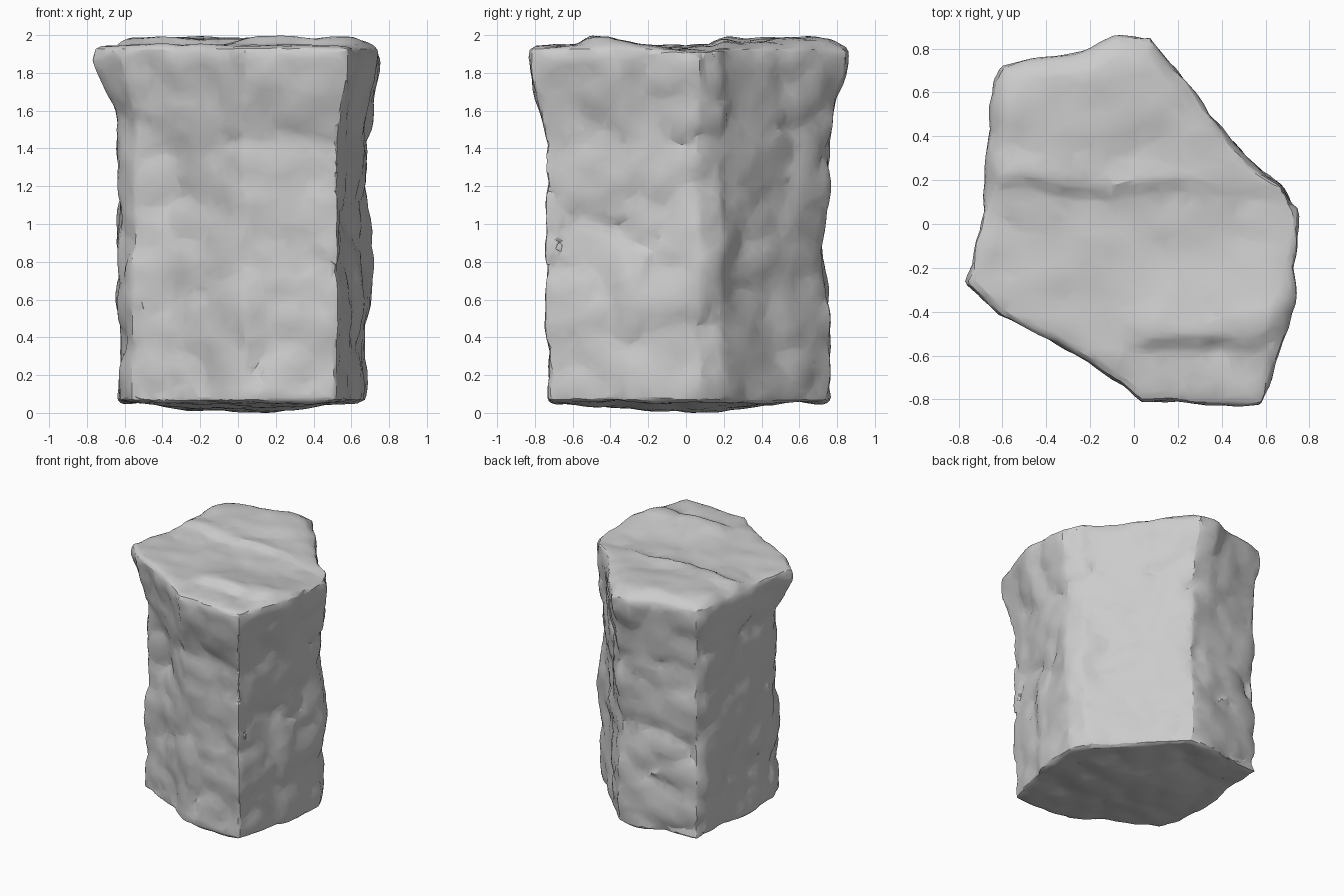
import bpy, bmesh, math
from mathutils import Vector, noise

cube = bpy.data.objects.get("Cube")
if cube:
    bpy.data.objects.remove(cube, do_unlink=True)

STEP = 0.025
LOW, HIGH = 0.07, 1.93
# Rim outline, counter-clockwise: x, y, and how far the shaft draws in below
RIM = [(-.77, -.27, .82), (-.62, -.42, .9), (-.2, -.62, .92), (.04, -.81, .88),
       (.6, -.85, .87), (.67, -.6, .87), (.74, -.37, .87), (.76, .07, .89),
       (.68, .2, .91), (.53, .31, .94), (.18, .75, .89), (.08, .86, .88),
       (-.08, .86, .88), (-.2, .8, .92), (-.61, .74, .94), (-.65, .65, .94),
       (-.68, .2, .92)]


def bell(value, centre, width):
    return math.exp(-((value - centre) / width) ** 2)


def ramp(value, start, end):
    t = min(1, max(0, (value - start) / (end - start)))
    return t * t * (3 - 2 * t)


def resample(points):
    """Evenly divide each side of the outline, keeping its corners."""
    result = []
    for a, b in zip(points, points[1:] + points[:1]):
        a, b = Vector(a), Vector(b)
        count = max(1, round((b.xy - a.xy).length / STEP))
        result += [a.lerp(b, i / count) for i in range(count)]
    return result


def side_point(p, z):
    """Straight shaft with a flaring head and a swelling on one corner."""
    start = 1.45 + .12 * ramp(-p.x, .3, .6)
    flare = min(1, max(0, (z - start) / (1.87 - start)))
    if flare > 0:
        flare = .08 + .92 * flare
    scale = p.z + (1 - p.z) * flare
    scale += .07 * bell(z, .7, .28) * bell(p.x, .72, .2) * bell(p.y, .15, .2)
    scale -= .05 * bell(z, 1.2, .35) * bell(p.x, -.35, .2) * ramp(-p.y, .2, .4)
    scale -= .012 * ramp(z, 1.89, HIGH)
    return Vector((p.x * scale, p.y * scale, z))


def top_height(x, y, s):
    """Broken ledges across the upper face."""
    wave = .08 * noise.noise(Vector((x * 3, 5, 1)))
    ledge = .035 * ramp(y + wave, .13, .2) * (1 - .7 * ramp(x, .2, .45))
    slab = .04 * ramp(y + wave - .1 * x, -.6, -.54) * ramp(-y, .2, .45) * ramp(x, -.1, .15)
    return 1.945 + (ledge + slab) * ramp(1 - s, 0, .12)


def chisel(p, size, strength):
    """Height of tilted chips meeting along sharp ridges."""
    q = Vector((p.x * .85, p.y * 1.1, p.z * 1.05)) / size
    heights = []
    for seed in noise.voronoi(q)[1]:
        tilt = noise.cell_vector(seed * 37) * 2 - Vector((1, 1, 1))
        offset = q - seed
        heights.append(.7 * tilt.dot(offset) - offset.length_squared)
    return max(heights) * strength * size


# Rock shell: bottom rings, side rows, top rings
outline = resample(RIM)
rings = []
discs = [i / 26 for i in range(1, 26)]
base = [side_point(p, LOW) for p in outline]
crown = [side_point(p, HIGH) for p in outline]
for s in discs:
    rings.append([Vector((b.x * s, b.y * s, .01 + .045 * ramp(s, .25, .85))) for b in base])
rows = round((HIGH - LOW) / STEP)
for i in range(rows + 1):
    z = LOW + (HIGH - LOW) * i / rows
    rings.append([side_point(p, z) for p in outline])
for s in reversed(discs):
    rings.append([Vector((c.x * s, c.y * s, top_height(c.x * s, c.y * s, s))) for c in crown])

bm = bmesh.new()
grid = [[bm.verts.new(p) for p in ring] for ring in rings]
n = len(outline)
for lower, upper in zip(grid, grid[1:]):
    for i in range(n):
        j = (i + 1) % n
        bm.faces.new((lower[i], lower[j], upper[j], upper[i]))
for ring, z in ((grid[0], .01), (grid[-1], top_height(0, 0, 0))):
    tip = bm.verts.new((0, 0, z))
    for i in range(n):
        bm.faces.new((ring[i], ring[(i + 1) % n], tip))
bmesh.ops.recalc_face_normals(bm, faces=bm.faces)
bm.normal_update()

# Chipped surface: large facets, small facets, slightly wandering edges
depths = [chisel(v.co, .42, .11) + chisel(v.co + Vector((3, 1, 2)), .17, .19) for v in bm.verts]
level = sum(depths) / len(depths) + .004
moves = []
for v, depth in zip(bm.verts, depths):
    drift = noise.noise_vector(v.co * 2.5) * .008
    drift.z *= .5
    moves.append(v.normal * (depth - level) * (1 - .3 * abs(v.normal.z)) + drift)
for v, move in zip(bm.verts, moves):
    v.co += move

# Rest the lowest point on the ground
bmesh.ops.translate(bm, verts=bm.verts, vec=(0, 0, -min(v.co.z for v in bm.verts)))

mesh = bpy.data.meshes.new("rock_column")
bm.to_mesh(mesh)
bm.free()
rock = bpy.data.objects.new("rock_column", mesh)
bpy.context.collection.objects.link(rock)

# Stone colour
stone = bpy.data.materials.new("grey stone")
stone.use_nodes = True
grey = (.6, .6, .6, 1)
stone.diffuse_color = grey
shader = next(node for node in stone.node_tree.nodes if node.type == "BSDF_PRINCIPLED")
shader.inputs["Base Color"].default_value = grey
shader.inputs["Roughness"].default_value = .9
mesh.materials.append(stone)

# Even skin, then irregular facets, smooth with sharp breaks
bpy.ops.object.select_all(action="DESELECT")
rock.select_set(True)
bpy.context.view_layer.objects.active = rock
skin = rock.modifiers.new("even_skin", "REMESH")
skin.mode = "VOXEL"
skin.voxel_size = .018
facets = rock.modifiers.new("facets", "DECIMATE")
facets.ratio = .1
for name in (skin.name, facets.name):
    bpy.ops.object.modifier_apply(modifier=name)
bpy.ops.object.shade_smooth_by_angle(angle=math.radians(22))
